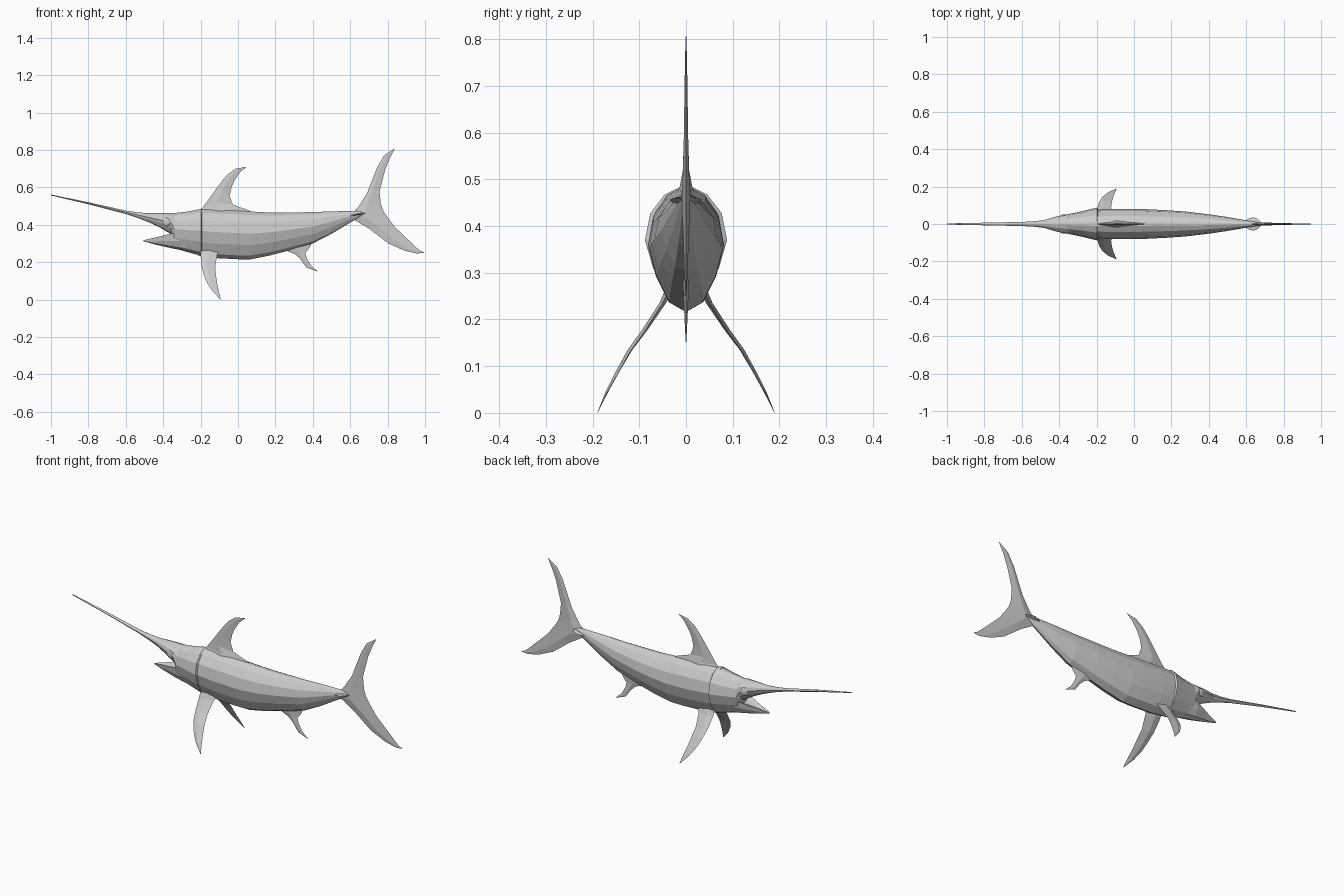
import bpy, bmesh
from mathutils import Vector


def loft(name, rings):
    """Skin a list of equal-length closed rings and cap both ends."""
    bm = bmesh.new()
    loops = [[bm.verts.new(p) for p in r] for r in rings]
    n = len(loops[0])
    for a, b in zip(loops, loops[1:]):
        for i in range(n):
            j = (i + 1) % n
            bm.faces.new((a[i], a[j], b[j], b[i]))
    bm.faces.new(loops[0][::-1])
    bm.faces.new(loops[-1])
    bmesh.ops.remove_doubles(bm, verts=bm.verts, dist=0.00005)
    bmesh.ops.recalc_face_normals(bm, faces=bm.faces)
    me = bpy.data.meshes.new(name)
    bm.to_mesh(me)
    bm.free()
    ob = bpy.data.objects.new(name, me)
    bpy.context.collection.objects.link(ob)
    return ob


def ring(x, top, bottom, w, half):
    """Symmetric cross-section; half lists (width, height) fractions from bottom to top."""
    full = half + [(-u, v) for u, v in half[-2:0:-1]]
    return [(x, u * w, bottom + v * (top - bottom)) for u, v in full]


def fin(name, stations):
    """Thin lens fin; station = lead x, lead z, trail x, trail z, y, half thickness."""
    rings = []
    for lx, lz, tx, tz, y, t in stations:
        a, b = Vector((lx, y, lz)), Vector((tx, y, tz))
        m = a.lerp(b, 0.4)
        rings.append([a, m + Vector((0, t, 0)), b, m - Vector((0, t, 0))])
    return loft(name, rings)


def mirror_y(ob):
    m = ob.modifiers.new("mirror", 'MIRROR')
    m.use_axis = (False, True, False)


BODY = [(0, 0), (.45, .08), (.8, .3), (1, .54), (.87, .77), (.52, .93), (.12, 1), (0, 1)]
JAW = [(0, 0), (.5, .12), (.85, .5), (1, 1), (.5, .82), (0, .75)]

# trunk
trunk = [(-.215, .483, .236, .078), (-.12, .48, .222, .081), (0, .475, .216, .081),
         (.07, .471, .216, .079), (.17, .466, .236, .074), (.27, .466, .262, .067),
         (.4, .468, .3, .052), (.5, .472, .352, .037), (.6, .474, .412, .02),
         (.65, .474, .44, .012), (.7, .468, .46, .004)]
loft("trunk", [ring(*s, BODY) for s in trunk])

# head with long bill, open at the mouth, ending in the gill cover
head = [(-1, .562, .557, .003), (-.8, .521, .51, .007), (-.6, .476, .458, .011),
        (-.54, .467, .438, .014), (-.48, .462, .415, .021), (-.42, .462, .387, .039),
        (-.357, .462, .35, .052), (-.34, .463, .275, .055), (-.27, .471, .254, .07),
        (-.197, .485, .235, .088), (-.192, .483, .238, .078)]
loft("head_and_bill", [ring(*s, BODY) for s in head])

# lower jaw
jaw = [(-.505, .318, .312, .003), (-.44, .333, .294, .02), (-.36, .352, .276, .045),
       (-.29, .362, .262, .052)]
loft("lower_jaw", [ring(*s, JAW) for s in jaw])

# eyes
for side in (-1, 1):
    bpy.ops.mesh.primitive_uv_sphere_add(segments=16, ring_count=8, radius=.022,
                                         location=(-.383, side * .041, .415))
    eye = bpy.context.object
    eye.name = "eye"
    eye.scale = (1, .35, 1)
    eye.rotation_euler = (1.5708, 0, side * .3)
    eye.scale = (1, 1, .4)

# dorsal fin
fin("dorsal_fin", [(-.23, .462, .09, .455, 0, .024), (-.19, .492, .06, .477, 0, .013),
                   (-.165, .525, -.028, .508, 0, .007), (-.12, .588, -.045, .555, 0, .005),
                   (-.085, .635, -.035, .6, 0, .004), (-.055, .67, -.018, .638, 0, .003),
                   (-.013, .7, .01, .68, 0, .002), (.042, .71, .043, .708, 0, .0005)])

# tail fin, upper tip to lower tip
fin("tail_fin", [(.836, .808, .837, .806, 0, .0005), (.78, .77, .81, .753, 0, .002),
                 (.745, .71, .787, .695, 0, .003), (.69, .57, .757, .58, 0, .005),
                 (.645, .498, .763, .515, 0, .007), (.612, .462, .775, .478, 0, .009),
                 (.612, .433, .795, .447, 0, .009), (.7, .38, .837, .39, 0, .006),
                 (.805, .3, .9, .33, 0, .004), (.89, .262, .945, .287, 0, .002),
                 (.955, .247, .972, .263, 0, .001), (.995, .25, .995, .252, 0, .0005)])

# anal fin
fin("anal_fin", [(.25, .285, .4, .315, 0, .008), (.268, .258, .38, .275, 0, .006),
                 (.305, .243, .36, .25, 0, .005), (.335, .215, .366, .225, 0, .004),
                 (.365, .173, .39, .183, 0, .002), (.424, .15, .425, .152, 0, .0005)])

# pectoral fins
pectoral = fin("pectoral_fins", [
    (-.2, .265, -.1, .265, .035, .009), (-.2, .235, -.112, .235, .05, .007),
    (-.195, .18, -.122, .175, .088, .006), (-.185, .138, -.118, .13, .12, .005),
    (-.168, .095, -.111, .085, .145, .004), (-.14, .05, -.102, .045, .168, .003),
    (-.095, .001, -.093, .003, .189, .0005)])
mirror_y(pectoral)

# side keels at the tail root
keel = loft("tail_keels", [[(x, 0, z + .006), (x, w, z), (x, 0, z - .006)]
                           for x, w, z in ((.59, .012, .445), (.615, .03, .452),
                                           (.64, .036, .456), (.66, .028, .46),
                                           (.685, .003, .464))])
mirror_y(keel)
